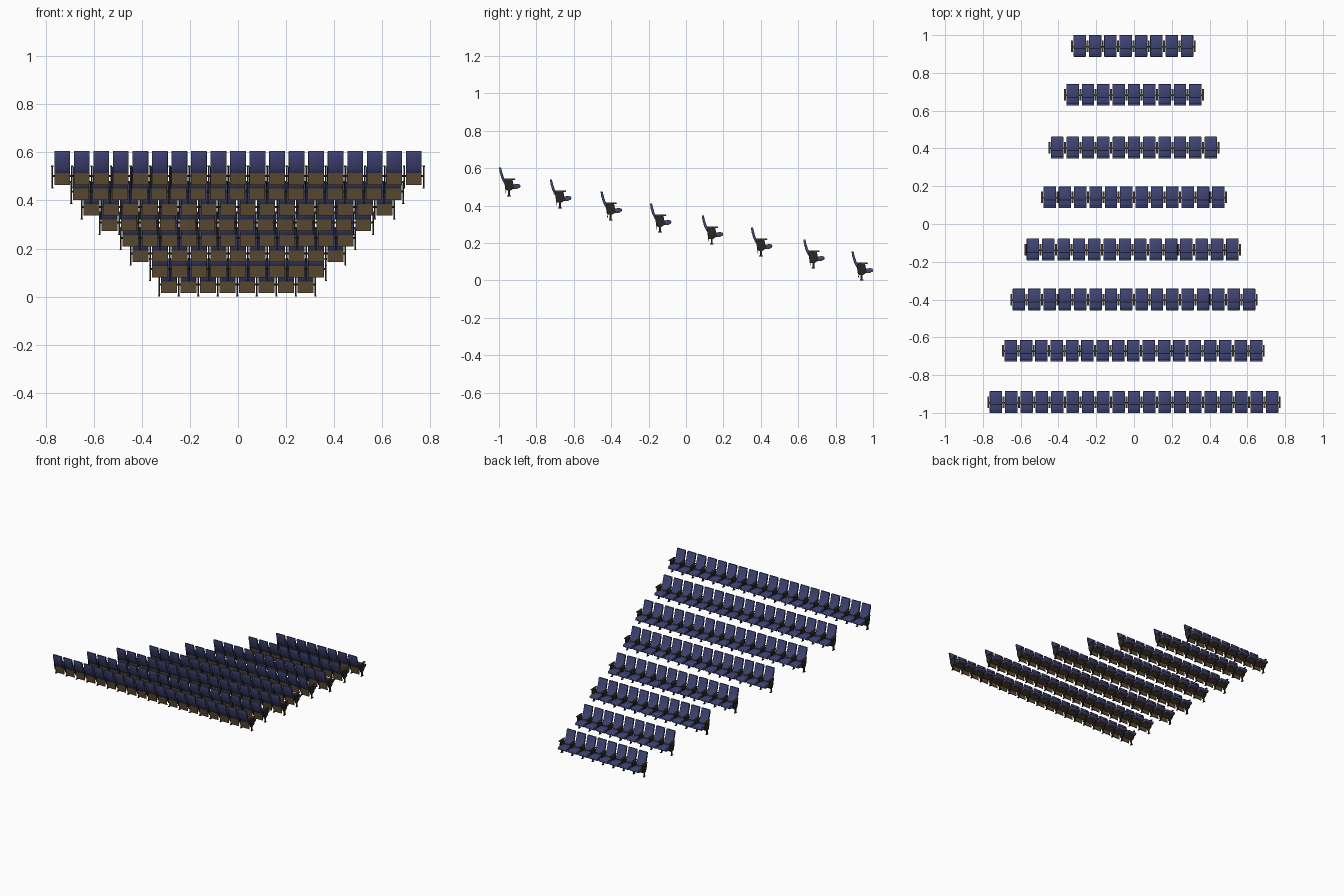
import bpy, bmesh, math

cube = bpy.data.objects.get("Cube")
if cube:
    bpy.data.objects.remove(cube)


def material(name, rgb):
    m = bpy.data.materials.new(name)
    m.use_nodes = True
    m.diffuse_color = (*rgb, 1)
    bsdf = next(n for n in m.node_tree.nodes if n.type == 'BSDF_PRINCIPLED')
    bsdf.inputs["Base Color"].default_value = (*rgb, 1)
    bsdf.inputs["Roughness"].default_value = 0.8
    return m


blue = material("blue fabric", (0.055, 0.062, 0.19))
wood = material("brown wood", (0.105, 0.07, 0.03))
dark = material("dark metal", (0.02, 0.02, 0.018))


def prism(name, profile, width, mat, bevel=0.0):
    """Mesh of a side profile (y, z) extruded across x and softened."""
    bm = bmesh.new()
    face = bm.faces.new([bm.verts.new((-width / 2, y, z)) for y, z in profile])
    ext = bmesh.ops.extrude_face_region(bm, geom=[face])
    moved = [v for v in ext["geom"] if isinstance(v, bmesh.types.BMVert)]
    bmesh.ops.translate(bm, verts=moved, vec=(width, 0, 0))
    bmesh.ops.recalc_face_normals(bm, faces=bm.faces)
    if bevel:
        sharp = [e for e in bm.edges if e.calc_face_angle(0) > math.radians(50)]
        bmesh.ops.bevel(bm, geom=sharp, offset=bevel, segments=2,
                        profile=0.5, affect='EDGES')
    mesh = bpy.data.meshes.new(name)
    bm.to_mesh(mesh)
    bm.free()
    mesh.materials.append(mat)
    mesh.shade_smooth()
    mesh.set_sharp_from_angle(angle=math.radians(35))
    return mesh


def box(name, y0, y1, z0, z1, width, mat, bevel=0.0):
    return prism(name, [(y0, z0), (y1, z0), (y1, z1), (y0, z1)], width, mat, bevel)


pitch = 0.0812
seat_w = 0.066

# Parts repeated once per seat
seat_parts = [
    prism("backrest", [(0, 0.155), (0.004, 0.128), (0.012, 0.1), (0.022, 0.078),
                       (0.034, 0.06), (0.044, 0.064), (0.034, 0.083),
                       (0.025, 0.104), (0.017, 0.13), (0.011, 0.155)],
          seat_w, blue, 0.002),
    prism("seat_cushion", [(0.038, 0.047), (0.105, 0.044), (0.113, 0.047),
                           (0.115, 0.056), (0.112, 0.063), (0.1, 0.066),
                           (0.04, 0.06)], seat_w, blue, 0.002),
    prism("seat_pan", [(0.045, 0.04), (0.1, 0.04), (0.105, 0.045), (0.04, 0.048)],
          seat_w - 0.006, wood),
    prism("lower_back_panel", [(0.03, 0.064), (0.034, 0.035), (0.036, 0.015),
                               (0.039, 0.015), (0.038, 0.035), (0.036, 0.064)],
          seat_w, wood),
    box("crossbar", 0.05, 0.058, 0.047, 0.055, pitch, dark),
]

# Parts repeated between seats and at both row ends
arm_parts = [
    prism("armrest", [(0.026, 0.09), (0.085, 0.088), (0.088, 0.091),
                      (0.086, 0.095), (0.026, 0.096)], 0.01, wood, 0.001),
    prism("side_bracket", [(0.04, 0.03), (0.062, 0.03), (0.08, 0.042),
                           (0.076, 0.07), (0.072, 0.09), (0.028, 0.09),
                           (0.03, 0.06)], 0.006, dark),
    box("leg", 0.049, 0.059, 0.003, 0.035, 0.006, dark),
    box("foot", 0.044, 0.064, 0, 0.004, 0.009, dark),
]


def place_row(row, mesh, count, start, y, z):
    ob = bpy.data.objects.new(f"row_{row}_{mesh.name}", mesh)
    bpy.context.collection.objects.link(ob)
    ob.location = (start, y, z)
    arr = ob.modifiers.new("repeat", 'ARRAY')
    arr.count = count
    arr.use_relative_offset = False
    arr.use_constant_offset = True
    arr.constant_offset_displace = (pitch, 0, 0)


# Rows from the lowest to the highest: seat count, rear edge y, sideways shift
rows = [(8, 0.885, -0.003), (9, 0.627, 0), (11, 0.347, 0), (12, 0.084, 0),
        (14, -0.193, -0.007), (16, -0.457, 0), (17, -0.728, -0.003), (19, -1.0, 0)]
rise = 0.0643
for i, (count, y, shift) in enumerate(rows):
    first = shift - (count - 1) * pitch / 2
    for mesh in seat_parts:
        place_row(i + 1, mesh, count, first, y, i * rise)
    for mesh in arm_parts:
        place_row(i + 1, mesh, count + 1, first - pitch / 2, y, i * rise)
